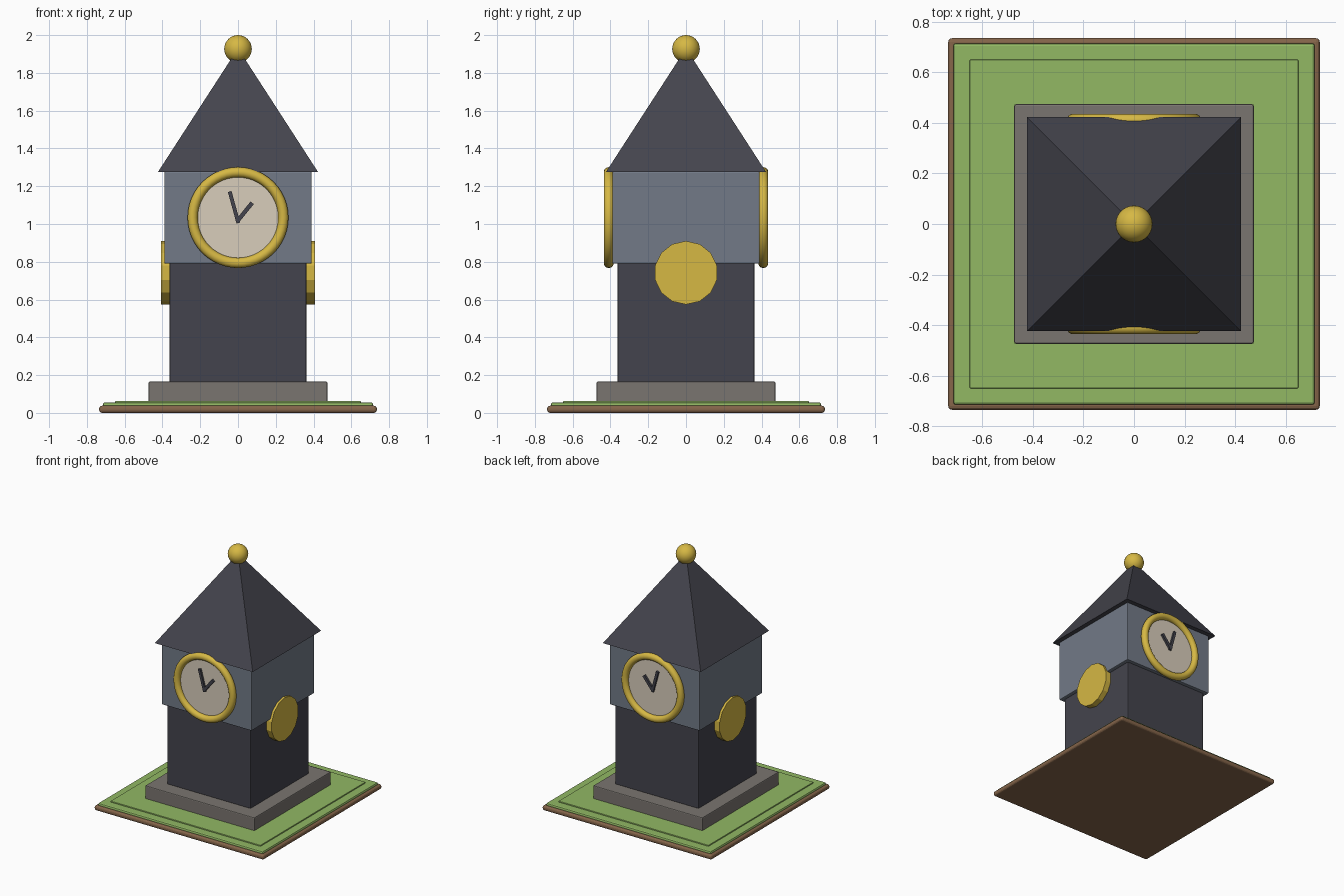
import bpy
import bmesh
from math import pi, radians, atan2, hypot

cube = bpy.data.objects.get("Cube")
if cube:
    bpy.data.objects.remove(cube, do_unlink=True)


def material(name, *srgb):
    linear = [((c / 255 + 0.055) / 1.055) ** 2.4 for c in srgb] + [1]
    mat = bpy.data.materials.new(name)
    mat.use_nodes = True
    mat.diffuse_color = linear
    shader = mat.node_tree.nodes["Principled BSDF"]
    shader.inputs["Base Color"].default_value = linear
    shader.inputs["Roughness"].default_value = 0.8
    return mat


slate = material("dark slate", 68, 68, 77)
blue_grey = material("blue grey stone", 114, 122, 135)
stone = material("warm grey stone", 122, 117, 112)
gold = material("gold", 214, 184, 68)
cream = material("cream dial", 216, 205, 187)
grass = material("grass green", 146, 184, 100)
earth = material("brown earth", 133, 101, 74)


def finish(name, mat, smooth=False):
    obj = bpy.context.object
    obj.name = obj.data.name = name
    obj.data.materials.append(mat)
    if smooth:
        bpy.ops.object.shade_smooth_by_angle(angle=radians(40))
    return obj


def block(name, mat, half, bottom, top, bevel, segments=2):
    """Square slab centred on the tower axis, with softened edges."""
    bpy.ops.mesh.primitive_cube_add(size=1, location=(0, 0, (bottom + top) / 2))
    obj = finish(name, mat)
    for v in obj.data.vertices:
        v.co.x *= 2 * half
        v.co.y *= 2 * half
        v.co.z *= top - bottom
    mod = obj.modifiers.new("soft edges", 'BEVEL')
    mod.width = bevel
    mod.segments = segments
    return obj


# Ground and tower, from the bottom up
block("earth_base", earth, 0.735, 0, 0.038, 0.015, 3)
block("lawn_edge", grass, 0.715, 0.02, 0.055, 0.01)
block("lawn", grass, 0.65, 0.04, 0.064, 0.003)
block("plinth", stone, 0.474, 0.05, 0.165, 0.007)
block("tower_shaft", slate, 0.362, 0.16, 0.80, 0.007)
block("clock_housing", blue_grey, 0.39, 0.79, 1.278, 0.007)

# Pyramid roof and finial
bpy.ops.mesh.primitive_cone_add(vertices=4, radius1=0.424 * 2 ** 0.5, radius2=0,
                                depth=0.655, location=(0, 0, 1.275 + 0.655 / 2),
                                rotation=(0, 0, pi / 4))
finish("roof", slate)
bpy.ops.mesh.primitive_uv_sphere_add(segments=32, ring_count=16, radius=0.073,
                                     location=(0, 0, 1.927))
finish("finial_ball", gold, True)


def hand(name, side, start, end, width):
    """Flat bar between two points (x, z) on a dial."""
    dx, dz = end[0] - start[0], end[1] - start[1]
    bpy.ops.mesh.primitive_cube_add(
        size=1, location=((start[0] + end[0]) / 2, side * 0.412, (start[1] + end[1]) / 2),
        rotation=(0, atan2(dx, dz), 0))
    bpy.context.object.scale = (width, 0.018, hypot(dx, dz))
    finish(name, slate)


# Clock on the front and on the back
for side, label in ((-1, "front"), (1, "back")):
    bpy.ops.mesh.primitive_torus_add(major_segments=48, minor_segments=14,
                                     major_radius=0.24, minor_radius=0.027,
                                     location=(0, side * 0.409, 1.034),
                                     rotation=(pi / 2, 0, 0))
    finish(label + "_clock_ring", gold, True)
    bpy.ops.mesh.primitive_cylinder_add(vertices=48, radius=0.235, depth=0.03,
                                        location=(0, side * 0.39, 1.034),
                                        rotation=(pi / 2, 0, 0))
    finish(label + "_clock_dial", cream, True)
    hand(label + "_minute_hand", side, (0.002, 1.005), (-0.044, 1.172), 0.02)
    hand(label + "_hour_hand", side, (-0.006, 1.012), (0.075, 1.112), 0.022)

# Plain faceted discs on both flanks
for side, label in ((1, "left"), (-1, "right")):
    bpy.ops.mesh.primitive_cylinder_add(vertices=14, radius=0.168, depth=0.07,
                                        location=(side * 0.372, 0, 0.742),
                                        rotation=(pi / 2, 0, pi / 2))
    obj = finish(label + "_side_disc", gold)
    # turn a corner to the top
    for v in obj.data.vertices:
        v.co.y = -v.co.y
